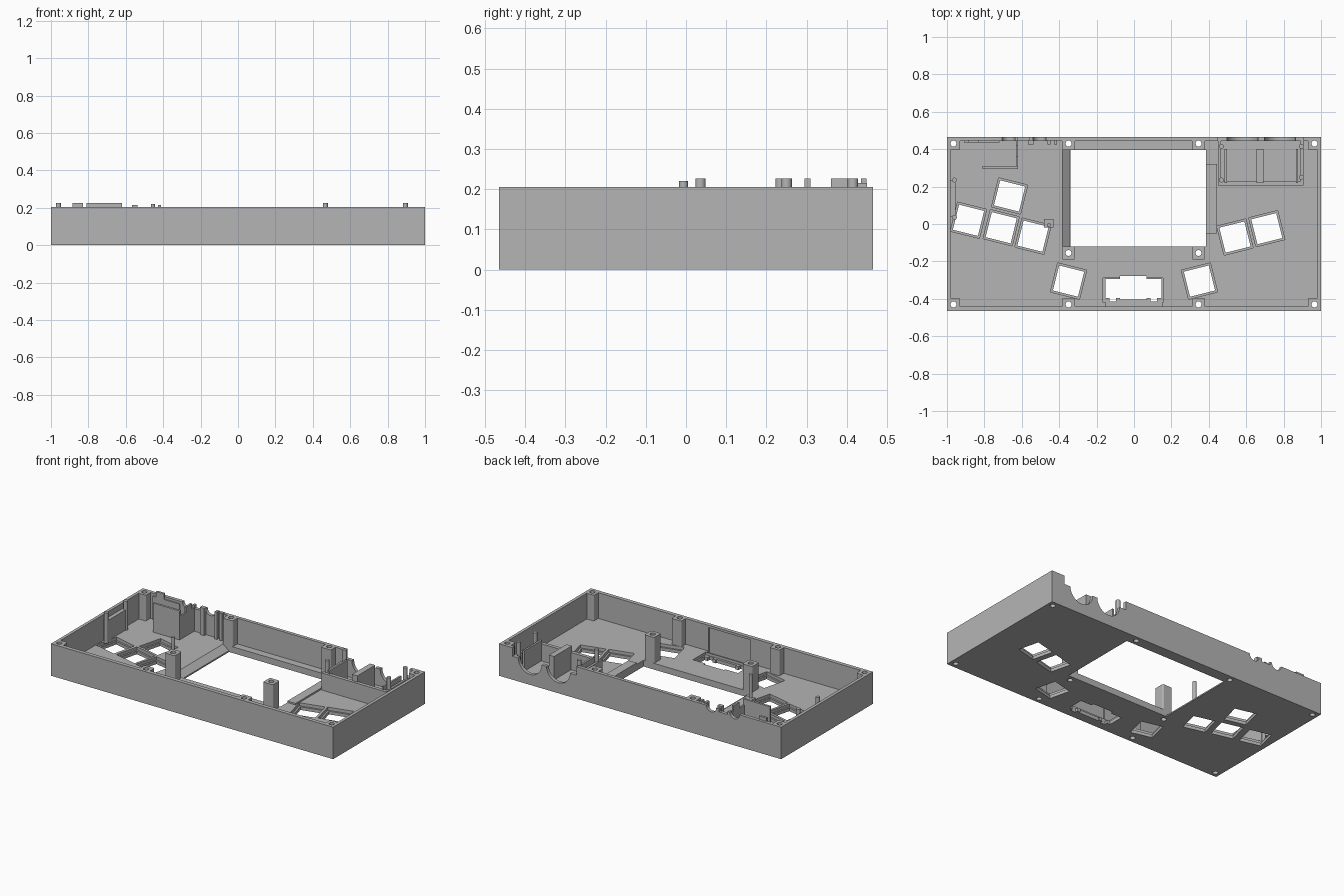
import bpy, bmesh, math
from mathutils import Matrix, Vector

if "Cube" in bpy.data.objects:
    bpy.data.objects.remove(bpy.data.objects["Cube"], do_unlink=True)

mat = bpy.data.materials.new("matte_grey")
mat.use_nodes = True
GREY = (0.46, 0.46, 0.46, 1)
mat.diffuse_color = GREY
mat.node_tree.nodes["Principled BSDF"].inputs["Base Color"].default_value = GREY

TOP, FLOOR = 0.205, 0.04


def finish(bm, name):
    bmesh.ops.recalc_face_normals(bm, faces=bm.faces)
    me = bpy.data.meshes.new(name)
    bm.to_mesh(me)
    bm.free()
    me.materials.append(mat)
    ob = bpy.data.objects.new(name, me)
    bpy.context.collection.objects.link(ob)
    return ob


def box(name, x0, x1, y0, y1, z0, z1, turn=0):
    bm = bmesh.new()
    bmesh.ops.create_cube(bm, size=1)
    centre = Vector(((x0 + x1) / 2, (y0 + y1) / 2, (z0 + z1) / 2))
    bm.transform(Matrix.Translation(centre) @ Matrix.Rotation(math.radians(turn), 4, "Z")
                 @ Matrix.Diagonal((x1 - x0, y1 - y0, z1 - z0, 1)))
    return finish(bm, name)


def rod(name, centre, radius, length, axis="Z", sides=24):
    bm = bmesh.new()
    bmesh.ops.create_cone(bm, cap_ends=True, segments=sides, radius1=radius,
                          radius2=radius, depth=length)
    turn = Matrix.Rotation(math.pi / 2, 4, "X") if axis == "Y" else Matrix()
    bm.transform(Matrix.Translation(centre) @ turn)
    return finish(bm, name)


def prism(name, profile, y0, y1):
    bm = bmesh.new()
    face = bm.faces.new([bm.verts.new((x, y0, z)) for x, z in profile])
    ext = bmesh.ops.extrude_face_region(bm, geom=[face])
    moved = [v for v in ext["geom"] if isinstance(v, bmesh.types.BMVert)]
    bmesh.ops.translate(bm, verts=moved, vec=(0, y1 - y0, 0))
    return finish(bm, name)


def cut(target, cutter):
    mod = target.modifiers.new("cut", "BOOLEAN")
    mod.operation, mod.solver, mod.object = "DIFFERENCE", "EXACT", cutter
    bpy.context.view_layer.update()
    deps = bpy.context.evaluated_depsgraph_get()
    mesh = bpy.data.meshes.new_from_object(target.evaluated_get(deps))
    target.modifiers.clear()
    target.data = mesh
    bpy.data.objects.remove(cutter, do_unlink=True)


# Open tray with a display window that slopes on one side
case = box("case", -1, 1, -0.465, 0.465, 0, TOP)
cut(case, box("cavity", -0.98, 0.98, -0.44, 0.443, FLOOR, 0.3))
cut(case, box("window", -0.34, 0.385, -0.12, 0.395, -0.1, 0.1))
cut(case, prism("window_slope", [(-0.385, 0.042), (-0.33, 0.042), (-0.33, 0.008),
                                 (-0.342, 0.008)], -0.12, 0.395))
cut(case, box("front_wall_recess", -0.15, 0.15, -0.45, -0.42, 0.025, 0.19))

# Tilted button openings with a stepped rim
buttons = [(-0.665, 0.15, -14), (-0.885, 0.02, -14), (-0.71, -0.02, -14), (-0.54, -0.065, -14),
           (-0.35, -0.305, -14), (0.54, -0.07, 14), (0.71, -0.025, 14), (0.35, -0.305, 14)]
for x, y, turn in buttons:
    for half, z in ((0.069, -0.1), (0.08, 0.02)):
        cut(case, box("button_hole", x - half, x + half, y - half, y + half, z, 0.1, turn))

# Slotted opening at the front centre, with a shallow surround
cut(case, box("slot_surround", -0.165, 0.155, -0.42, -0.29, 0.022, 0.1))
cut(case, box("slot_middle", -0.075, 0.068, -0.405, -0.277, -0.1, 0.1))
for x in (-0.113, 0.106):
    cut(case, box("slot_side", x - 0.04, x + 0.04, -0.395, -0.295, -0.1, 0.1))
    cut(case, box("slot_notch", x - 0.018, x + 0.018, -0.415, -0.38, -0.1, 0.1))

# Rear wall openings: two large scallops, two small ports
cut(case, box("rear_drop", 0.45, 0.905, 0.43, 0.5, 0.15, 0.3))
for x in (0.58, 0.78):
    cut(case, rod("scallop", (x, 0.46, 0.15), 0.083, 0.1, "Y", 40))
for x in (-0.67, -0.505):
    cut(case, rod("port_notch", (x, 0.46, TOP), 0.035, 0.1, "Y"))
cut(case, box("rear_slot", -0.62, -0.56, 0.43, 0.5, 0.185, 0.3))

# Screw posts, drilled right through the case
posts = [(x, y) for y in (-0.43, 0.43) for x in (-0.965, -0.35, 0.345, 0.965)]
posts += [(-0.35, -0.155), (0.345, -0.155)]
for x, y in posts:
    x0, x1 = max(x - 0.035, -0.99), min(x + 0.035, 0.99)
    y0, y1 = max(y - 0.035, -0.455), min(y + 0.035, 0.455)
    post = box("screw_post", x0, x1, y0, y1, 0.03, TOP)
    bev = bmesh.new()
    bev.from_mesh(post.data)
    upright = [e for e in bev.edges if abs(e.verts[0].co.z - e.verts[1].co.z) > 0.1]
    bmesh.ops.bevel(bev, geom=upright, offset=0.008, segments=3, affect="EDGES", profile=0.5)
    bev.to_mesh(post.data)
    bev.free()
    for part in (case, post):
        cut(part, rod("screw_hole", (x, y, 0.1), 0.016, 0.4))

# Ledge beside the window
box("window_ledge", 0.385, 0.443, -0.05, 0.32, 0.03, 0.05)

# Rear compartment behind the scallops
box("compartment_front", 0.45, 0.905, 0.205, 0.228, 0.03, 0.15)
box("compartment_side", 0.45, 0.465, 0.205, 0.45, 0.03, 0.15)
box("compartment_side", 0.89, 0.905, 0.205, 0.45, 0.03, 0.15)
box("compartment_rib", 0.655, 0.692, 0.22, 0.4, 0.03, 0.19)
for x in (0.49, 0.872):
    box("compartment_rib", x - 0.006, x + 0.006, 0.22, 0.4, 0.03, 0.17)
for x, y in ((0.467, 0.235), (0.467, 0.415), (0.895, 0.25), (0.895, 0.415)):
    rod("locating_pin", (x, y, 0.128), 0.013, 0.196)

# Circuit board bracket and rear plates
box("bracket_front", -0.81, -0.62, 0.295, 0.309, 0.03, 0.226)
box("bracket_side", -0.632, -0.62, 0.295, 0.45, 0.03, 0.19)
box("bracket_tab", -0.632, -0.62, 0.36, 0.42, 0.18, 0.226)
box("rear_plate", -0.91, -0.72, 0.435, 0.45, 0.03, 0.19)
box("rear_plate_tab", -0.885, -0.83, 0.435, 0.449, 0.18, 0.226)
for x in (-0.56, -0.545, -0.455, -0.42):
    box("rear_rib", x - 0.008, x + 0.008, 0.425, 0.45, 0.03, 0.215)

# Side plate with two pins, and the lone corner post
box("side_plate", -0.985, -0.955, 0.04, 0.235, 0.03, 0.17)
for y in (0.036, 0.235):
    rod("side_pin", (-0.96, y, 0.128), 0.013, 0.196)
box("board_rest", -0.48, -0.43, -0.02, 0.028, 0.03, 0.07)
rod("board_pin", (-0.455, -0.006, 0.125), 0.011, 0.19)

for ob in bpy.context.collection.objects:
    if ob.type == "MESH" and ob.name.startswith(("locating", "side_pin", "board_pin")):
        for poly in ob.data.polygons:
            poly.use_smooth = abs(poly.normal.z) < 0.5
